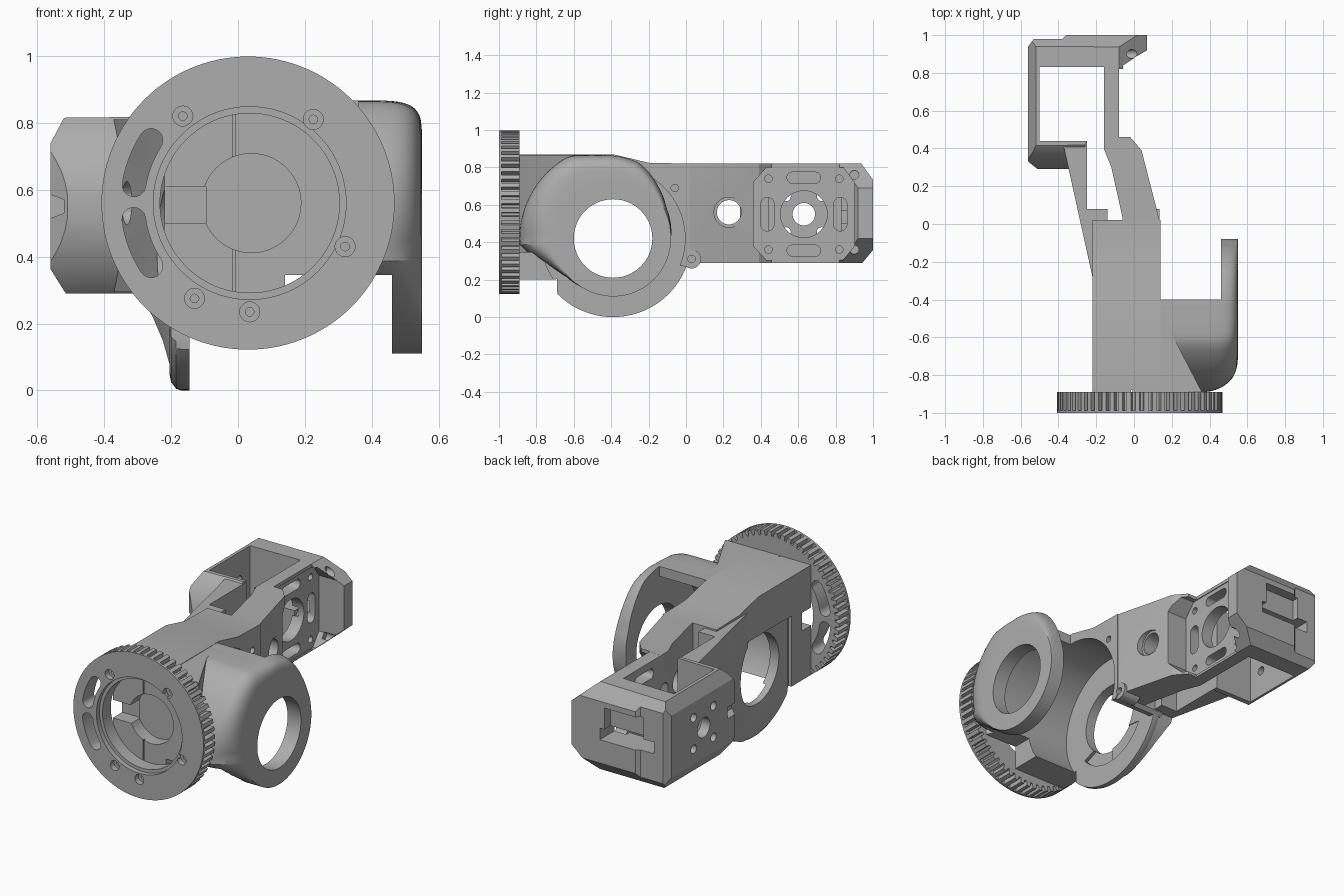
import bpy, bmesh
from math import sin, cos, pi, radians

if "Cube" in bpy.data.objects:
    bpy.data.objects.remove(bpy.data.objects["Cube"])

grey = bpy.data.materials.new("plain grey")
grey.use_nodes = True
grey.diffuse_color = (0.42, 0.42, 0.42, 1)
grey.node_tree.nodes["Principled BSDF"].inputs["Base Color"].default_value = grey.diffuse_color


def place(axis, a, b, t):
    return {"x": (t, a, b), "y": (a, t, b), "z": (a, b, t)}[axis]


def loft(name, sections, axis):
    """Skin a list of (offset, 2D outline) sections along an axis."""
    bm = bmesh.new()
    rings = [[bm.verts.new(place(axis, a, b, t)) for a, b in pts] for t, pts in sections]
    n = len(rings[0])
    for lo, hi in zip(rings, rings[1:]):
        for i in range(n):
            j = (i + 1) % n
            bm.faces.new((lo[i], lo[j], hi[j], hi[i]))
    bm.faces.new(rings[0])
    bm.faces.new(rings[-1])
    bmesh.ops.recalc_face_normals(bm, faces=bm.faces)
    mesh = bpy.data.meshes.new(name)
    bm.to_mesh(mesh)
    bm.free()
    mesh.materials.append(grey)
    ob = bpy.data.objects.new(name, mesh)
    bpy.context.collection.objects.link(ob)
    return ob


def prism(name, pts, axis, lo, hi):
    return loft(name, [(lo, pts), (hi, pts)], axis)


def circle(a, b, r, n=64):
    return [(a + r * cos(2 * pi * i / n), b + r * sin(2 * pi * i / n)) for i in range(n)]


def rect(a0, a1, b0, b1):
    return [(a0, b0), (a1, b0), (a1, b1), (a0, b1)]


def capsule(a, b, half_a, half_b):
    """Straight slot with round ends."""
    w = min(half_a, half_b)
    angles = [2 * pi * (i + 0.5) / 24 for i in range(24)]
    return [(a + (half_a - w) * (1 if cos(q) > 0 else -1) + w * cos(q),
             b + (half_b - w) * (1 if sin(q) > 0 else -1) + w * sin(q)) for q in angles]


def arc_slot(a, b, r, w, start, end, n=12):
    """Curved slot with round ends, half width w, about centre (a, b)."""
    s, e = radians(start), radians(end)
    sweep = [s + (e - s) * i / n for i in range(n + 1)]
    cap = [pi * i / 8 for i in range(1, 8)]
    pts = [(a + (r + w) * cos(t), b + (r + w) * sin(t)) for t in sweep]
    pts += [(a + r * cos(e) + w * cos(e + q), b + r * sin(e) + w * sin(e + q)) for q in cap]
    pts += [(a + (r - w) * cos(t), b + (r - w) * sin(t)) for t in reversed(sweep)]
    pts += [(a + r * cos(s) - w * cos(s + q), b + r * sin(s) - w * sin(s + q)) for q in cap]
    return pts


def boolean(ob, cutters, op="DIFFERENCE"):
    bpy.context.view_layer.objects.active = ob
    for c in cutters:
        c.hide_render = True
        m = ob.modifiers.new("cut", "BOOLEAN")
        m.operation, m.object, m.solver = op, c, "EXACT"
        bpy.ops.object.modifier_apply(modifier=m.name)


parts, cutters = [], []


def part(*args):
    parts.append(prism(*args))
    return parts[-1]


def cutter(pts, axis, lo, hi):
    cutters.append(prism("cutter", pts, axis, lo, hi))
    return cutters[-1]


JY, JZ = -0.39, 0.42     # pivot of the open joint
GX, GZ = 0.03, 0.56      # gear axis
CY, CZ = 0.63, 0.55      # cradle axis

# Shared cutters: joint cavity, pivot bore, blind front port with keyway, split line
cavity = cutter(circle(JY, JZ, 0.385, 96), "x", -0.145, 0.46)
bore = cutter(circle(JY, JZ, 0.21), "x", -0.4, 0.7)
port = cutter(circle(GX + 0.01, GZ, 0.148), "y", -0.95, -0.81)
keyway = cutter(rect(-0.3, -0.095, 0.5, 0.61), "y", -0.95, -0.8)
split = cutter(rect(-0.016, -0.008, 0.2, 0.9), "y", -0.95, -0.88)
shell_cuts = [cavity, bore, port, keyway, split]
dips = [cutter(circle(y, z, 0.02, 16), "x", 0.11, 0.2) for y, z in ((-0.06, 0.69), (0.03, 0.31))]

# Main housing behind the gear
body = part("main_housing", [(-0.89, 0.2), (-0.7, 0.2), (-0.39, 0.32), (0, 0.27), (0.02, 0.29),
            (0.02, 0.82), (-0.2, 0.825), (-0.38, 0.868), (-0.89, 0.868)], "x", -0.22, 0.14)
ring_step = cutter(rect(-0.7, 0.1, 0.1, 0.63), "x", -0.3, -0.2)
boolean(body, shell_cuts + [ring_step] + dips)
block = part("front_block", [(0, -0.89), (0.36, -0.89), (0.21, -0.6), (0.14, -0.4), (0, -0.4)],
             "z", 0.345, 0.866)
boolean(block, shell_cuts)

# Rounded side shroud ending in the outer pivot ring
outline = [(0, .31), (30, .33), (49, .37), (71, .43), (90, .445), (100, .452), (110, .473), (118, .5),
           (140, .5), (180, .5), (185, .497), (192, .435), (200, .385), (210, .346), (220, .323),
           (237, .31), (360, .31)]


def full_radius(deg):
    for (a0, r0), (a1, r1) in zip(outline, outline[1:]):
        if a0 <= deg <= a1:
            return r0 + (r1 - r0) * (deg - a0) / (a1 - a0)


def shroud_section(u):
    """Outline at depth u (0 inner, 1 outer face); top and bottom turn over more tightly."""
    pts = []
    for deg in range(0, 360, 4):
        t = radians(deg)
        n = 2 + 2.5 * abs(sin(t))
        s = 1 - (1 - u ** n) ** (1 / n)
        r = full_radius(deg) * (1 - s) + 0.31 * s
        pts.append((JY + r * cos(t), JZ + r * sin(t)))
    return pts


sections = [(0.13, shroud_section(0))]
for i in range(17):
    u = sin(pi / 2 * i / 16)
    sections.append((0.36 + 0.19 * u, shroud_section(min(u, 1))))
shroud = loft("side_shroud", sections, "x")
parts.append(shroud)
rear_open = cutter(rect(-0.4, 0.2, -0.1, 1), "x", 0, 0.46)
floor_open = cutter(rect(-1, -0.3, -0.1, 0.345), "x", 0, 0.46)
boolean(shroud, shell_cuts + [rear_open, floor_open])

# Inner pivot ring with a rounded rim and a stepped lip
rim = [(x, [(max(y, -0.69), z) for y, z in circle(JY, JZ, r, 96)])
       for x, r in ((-0.205, 0.37), (-0.2, 0.395), (-0.185, 0.415), (-0.17, 0.42), (-0.145, 0.42))]
ring = loft("inner_pivot_ring", rim, "x")
parts.append(ring)
boolean(ring, [bore, cutter(circle(JY, JZ, 0.29), "x", -0.165, -0.1)])

# Flared blend from the ring up into the left web
blend = part("ring_to_web_blend", [(-0.2, -0.37), (-0.285, 0.02), (-0.15, 0.02), (-0.15, -0.37)],
             "z", 0.02, 0.4)
flare = cutter([(-0.19, 0), (-0.205, 0.08), (-0.225, 0.15), (-0.255, 0.22), (-0.3, 0.3), (-0.3, 0.5),
                (-0.146, 0.5), (-0.146, 0)], "y", -0.5, 0.1)
boolean(blend, [cutter(circle(JY, JZ, 0.415, 96), "x", -0.4, 0), flare], "INTERSECT")
boolean(blend, [bore])

# Two forearm webs that carry the cradle, with a flat octagonal bearing seat
web_hole = cutter(circle(0.23, 0.56, 0.065), "x", -0.6, 0.4)
web_recess = cutter(circle(0.23, 0.56, 0.08), "x", 0.065, 0.4)
seat = cutter([(0.36, 0.38), (0.43, 0.305), (0.84, 0.305), (0.9, 0.38), (0.9, 0.72), (0.84, 0.8),
               (0.43, 0.8), (0.36, 0.72)], "x", -0.085, 0.2)
left_web = part("left_web", [(-0.22, -0.28), (-0.37, 0.4), (-0.37, 0.44), (-0.25, 0.44), (-0.25, 0.08),
                (-0.14, 0.08), (-0.14, 0.02), (-0.05, 0.02), (-0.05, -0.28)], "z", 0.295, 0.81)
right_web = part("right_web", [(-0.06, -0.2), (-0.06, 0.03), (-0.12, 0.3), (-0.16, 0.4), (-0.16, 0.47),
                 (-0.08, 0.46), (-0.02, 0.46), (0.04, 0.39), (0.14, 0), (0.14, -0.2)], "z", 0.29, 0.82)
boss = part("screw_boss", circle(0.03, 0.31, 0.05, 32), "x", 0.02, 0.135)
boolean(boss, [cavity] + dips)

# Motor cradle: frame trimmed by two envelopes, the rear one rounded about the motor axis
cradle = part("motor_cradle", [(-0.56, 0.33), (-0.51, 0.29), (-0.3, 0.29), (-0.25, 0.44), (-0.5, 0.44),
              (-0.5, 0.83), (-0.16, 0.83), (-0.16, 0.4), (-0.08, 0.4), (-0.08, 0.82), (-0.03, 0.82),
              (0, 0.88), (0.07, 0.92), (0.07, 1), (-0.36, 1), (-0.38, 0.98), (-0.53, 0.98), (-0.56, 0.94)],
              "z", 0.2, 0.9)
end_shape = cutter([(-0.515, 0.29), (-0.565, 0.37), (-0.565, 0.73), (-0.52, 0.815), (-0.08, 0.82),
                    (0.08, 0.68), (0.08, 0.43), (-0.08, 0.29)], "y", 0.2, 1.1)
back_arc = [(CY - 0.342 * cos(q), CZ - 0.342 * sin(q)) for q in [radians(d) for d in range(-54, 55, 6)]]
side_shape = cutter(back_arc + [(0.93, 0.274), (1.01, 0.37), (1.01, 0.72), (0.93, 0.83)], "x", -0.7, 0.2)
boolean(cradle, [end_shape, side_shape], "INTERSECT")
plate_cuts = [seat, cutter(circle(CY, CZ, 0.125), "x", -0.3, 0.01)]
frame_cuts = [cutter(circle(CY, CZ, 0.06), "x", -0.6, -0.4)]
for k in range(4):
    # mounting holes and slots around the bearing
    t = pi / 2 * k
    dy, dz = cos(t + pi / 4), sin(t + pi / 4)
    frame_cuts.append(cutter(circle(CY + 0.135 * dy, CZ + 0.135 * dz, 0.026, 20), "x", -0.6, -0.4))
    plate_cuts.append(cutter(circle(CY + 0.268 * dy, CZ + 0.268 * dz, 0.02, 16), "x", -0.12, 0))
    a, b = (0.035, 0.09) if k % 2 == 0 else (0.09, 0.03)
    slot = capsule(CY + 0.195 * cos(t), CZ + 0.195 * sin(t), a, b)
    plate_cuts.append(cutter(slot, "x", -0.2, -0.03))
for z in (0.36, 0.76):
    frame_cuts.append(cutter(circle(0.9, z, 0.024, 16), "x", -0.05, 0.2))
# Cable slots in the end wall and the notch at the rear of the frame
frame_cuts.append(cutter(rect(-0.47, -0.12, 0.5, 0.57), "y", 0.75, 1.1))
frame_cuts.append(cutter(rect(-0.4, -0.15, 0.55, 0.7), "y", 0.94, 1.1))
frame_cuts.append(cutter([(-0.6, 0.5), (-0.52, 0.53), (-0.52, 0.57), (-0.6, 0.6)], "y", 0.2, 0.4))
boolean(cradle, plate_cuts + frame_cuts)
boolean(left_web, [cavity, bore, web_hole])
boolean(right_web, [cavity, bore, web_hole, web_recess] + dips + plate_cuts)

# Toothed pulley with a thin smooth front flange
TEETH = 60
teeth = []
for i in range(TEETH):
    for f, r in ((0, 0.438), (0.5, 0.438), (0.6, 0.41), (0.9, 0.41)):
        t = 2 * pi * (i + f) / TEETH
        teeth.append((GX + r * cos(t), GZ + r * sin(t)))
gear = part("pulley_teeth", teeth, "y", -0.988, -0.89)
flange = part("pulley_flange", circle(GX, GZ, 0.438, 120), "y", -1.0, -0.987)
holes = [cutter(circle(GX + 0.005, GZ, 0.268, 96), "y", -1.1, -0.8),
         cutter(circle(GX + 0.005, GZ, 0.288, 96), "y", -1.1, -0.97)]
for s, e in ((147, 171), (188, 213)):
    holes.append(cutter(arc_slot(GX, GZ, 0.345, 0.035, s, e), "y", -1.1, -0.8))
for x, z in ((-0.165, 0.82), (0.225, 0.81), (0.32, 0.43), (-0.13, 0.275), (0.035, 0.235)):
    holes.append(cutter(circle(x, z, 0.03, 20), "y", -1.1, -0.965))
    holes.append(cutter(circle(x, z, 0.013, 12), "y", -1.1, -0.92))
boolean(gear, holes)
boolean(flange, holes)

# Tidy up: drop the cutters and smooth only the gentle curves
for c in cutters:
    bpy.data.objects.remove(c)
bpy.ops.object.select_all(action="DESELECT")
for ob in parts:
    ob.select_set(True)
    bpy.context.view_layer.objects.active = ob
bpy.ops.object.shade_smooth_by_angle(angle=radians(25))
